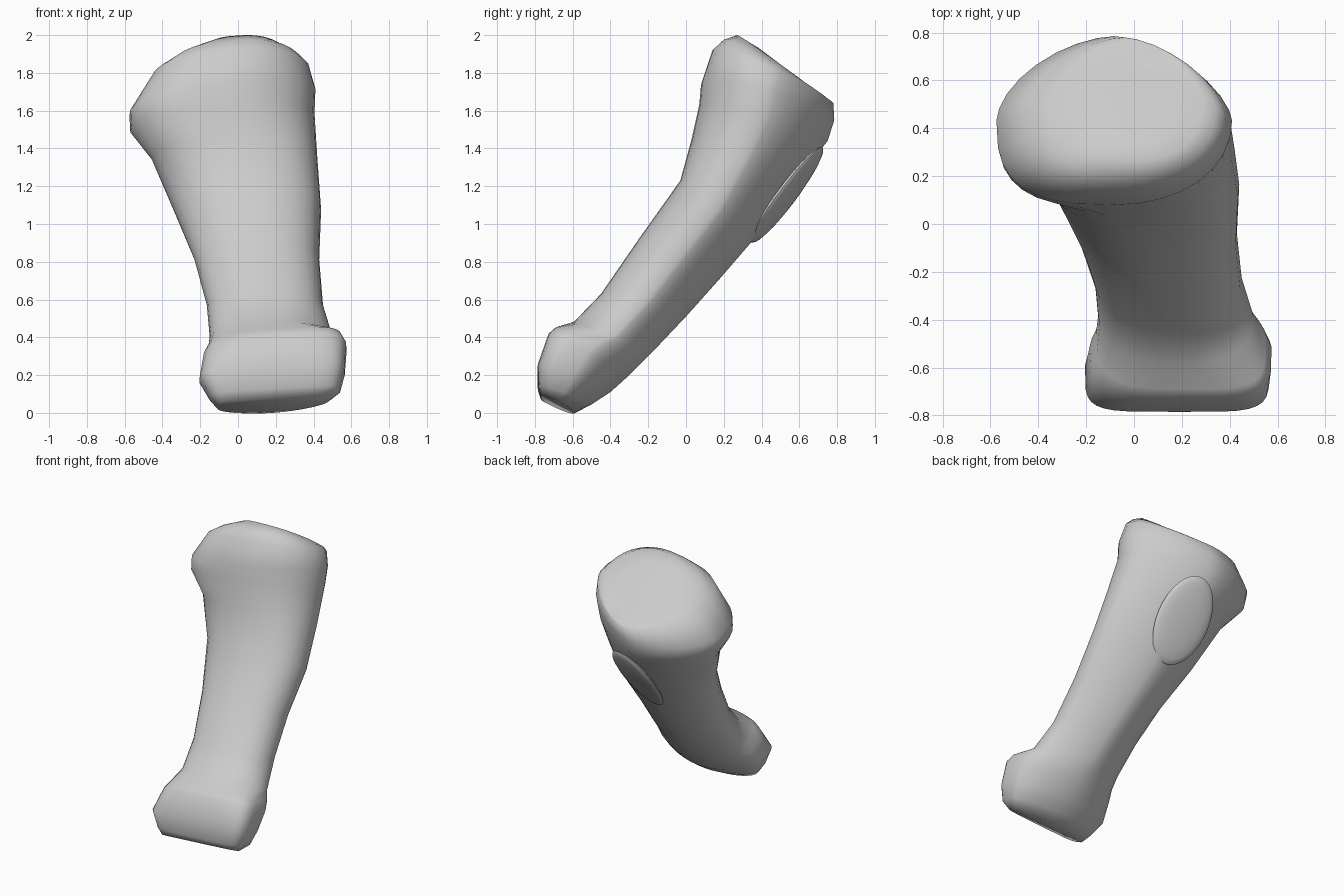
import bpy, bmesh, math
from mathutils import Vector, Matrix

if "Cube" in bpy.data.objects:
    bpy.data.objects.remove(bpy.data.objects["Cube"])

N = 32  # points per cross-section


def spow(v, e):
    return math.copysign(abs(v) ** e, v)


def finish(bm, name, angle):
    bmesh.ops.recalc_face_normals(bm, faces=bm.faces)
    me = bpy.data.meshes.new(name)
    bm.to_mesh(me)
    bm.free()
    ob = bpy.data.objects.new(name, me)
    bpy.context.collection.objects.link(ob)
    bpy.ops.object.select_all(action='DESELECT')
    ob.select_set(True)
    bpy.context.view_layer.objects.active = ob
    bpy.ops.object.shade_smooth_by_angle(angle=math.radians(angle))
    return ob


# Bone sections: front (y, z), back (y, z), x min, x max, roll
foot = [
    (-.77, .085, -.59, .0, -.11, .48, .02),
    (-.785, .13, -.50, .045, -.15, .54, .02),
    (-.785, .25, -.40, .11, -.205, .565, .02),
]
neck = [
    (-.73, .41, -.30, .20, -.185, .575, .02),
    (-.69, .445, -.24, .26, -.16, .55, .02),
]
shaft = [
    (-.59, .485, -.18, .32, -.15, .50, .0),
    (-.45, .63, .00, .51, -.165, .45, .0),
    (-.25, .92, .17, .70, -.23, .43, .0),
    (-.03, 1.23, .36, .92, -.34, .44, .0),
    (.03, 1.45, .60, 1.25, -.46, .42, .0),
]
head = [
    (.07, 1.63, .75, 1.44, -.57, .405, .05),
    (.08, 1.74, .785, 1.55, -.575, .41, .07),
    (.14, 1.92, .78, 1.64, -.46, .38, .04),
    (.20, 1.975, .765, 1.65, -.36, .34, .03),
    (.27, 2.0, .745, 1.66, -.22, .29, .01),
    (.38, 1.935, .64, 1.74, -.09, .17, .0),
]
# squareness of each quadrant: back right, back left, front left, front right
groups = [(foot, (1.7, 1.8, 5, 5)), (neck, (1.6, 1.8, 3, 4.5)),
          (shaft, (1.45, 1.75, 2.1, 2.4)), (head, (1.55, 1.68, 2.9, 2.1))]

bm = bmesh.new()
rings = []
for sections, quads in groups:
    for yf, zf, yb, zb, x0, x1, roll in sections:
        ring = []
        for i in range(N):
            a = 2 * math.pi * i / N
            p = quads[i * 4 // N]
            u, v = spow(math.cos(a), 2 / p), spow(math.sin(a), 2 / p)
            ring.append(bm.verts.new((
                (x0 + x1) / 2 + u * (x1 - x0) / 2,
                (yf + yb) / 2 + v * (yb - yf) / 2,
                (zf + zb) / 2 + v * (zb - zf) / 2 + roll * u)))
        rings.append(ring)
for r, s in zip(rings, rings[1:]):
    for i in range(N):
        j = (i + 1) % N
        bm.faces.new((r[i], r[j], s[j], s[i]))
bm.faces.new(rings[0])
bm.faces.new(rings[-1])
finish(bm, "bone_body", 75)

# Flattened oval pad on the back of the upper shaft
bm = bmesh.new()
bmesh.ops.create_uvsphere(bm, u_segments=32, v_segments=12, radius=1)
long_axis = Vector((0, .19, .255)).normalized()
side = Vector((1, -.2, .1))
side = (side - long_axis * side.dot(long_axis)).normalized()
normal = side.cross(long_axis)
rot = Matrix((side, long_axis, normal)).transposed().to_4x4()
bm.transform(Matrix.Translation((.02, .535, 1.155)) @ rot @ Matrix.Diagonal((.19, .315, .035, 1)))
finish(bm, "back_pad", 60)
